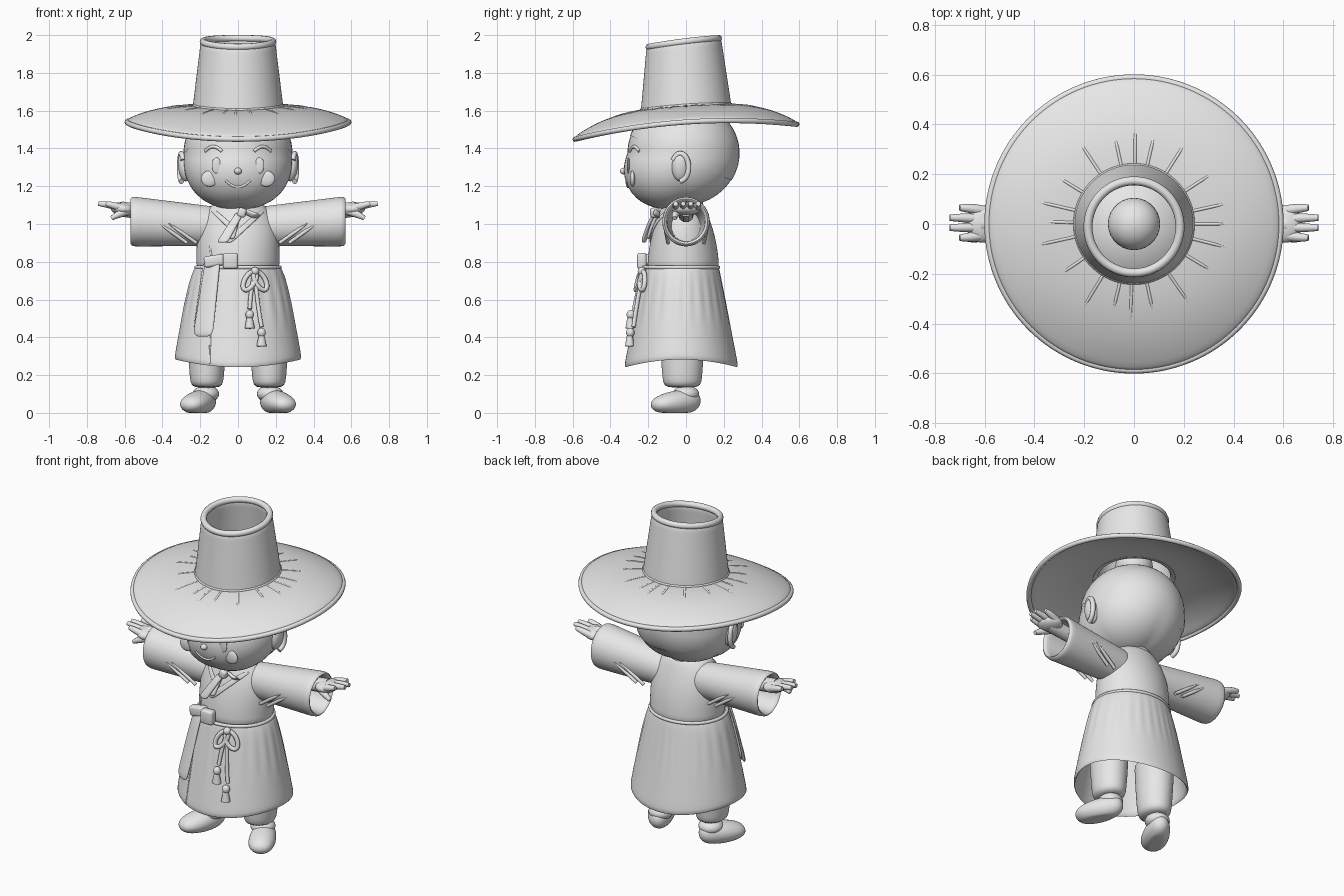
import bpy, bmesh, math
from mathutils import Matrix, Vector
from mathutils.bvhtree import BVHTree

if "Cube" in bpy.data.objects:
    bpy.data.objects.remove(bpy.data.objects["Cube"], do_unlink=True)

grey = (.8, .8, .8, 1)
clay = bpy.data.materials.new("clay_grey")
clay.use_nodes = True
clay.diffuse_color = grey
clay.node_tree.nodes["Principled BSDF"].inputs["Base Color"].default_value = grey
parts = []


def add(name, data):
    ob = bpy.data.objects.new(name, data)
    bpy.context.collection.objects.link(ob)
    data.materials.append(clay)
    parts.append(ob)
    return ob


def finish(name, bm, thick=0, subsurf=0):
    bmesh.ops.recalc_face_normals(bm, faces=bm.faces)
    mesh = bpy.data.meshes.new(name)
    bm.to_mesh(mesh)
    bm.free()
    ob = add(name, mesh)
    if thick:
        wall = ob.modifiers.new("wall", "SOLIDIFY")
        wall.thickness, wall.offset = thick, 0
    if subsurf:
        ob.modifiers.new("smooth", "SUBSURF").levels = subsurf
    return ob


def unchanged(v):
    return v


def loft(name, rule, frame=Matrix(), deform=unchanged, thick=0, steps=10, n=48):
    """Skin ellipses; rule(t) gives height and both radii. A thick loft is an open shell."""
    bm = bmesh.new()
    rings = []
    for step in range(steps + 1):
        height, ra, rb = rule(step / steps)
        angles = [math.tau * i / n for i in range(n)]
        rings.append([bm.verts.new(deform(frame @ Vector((ra * math.cos(a), rb * math.sin(a), height))))
                      for a in angles])
    for low, high in zip(rings, rings[1:]):
        for i in range(n):
            bm.faces.new((low[i - 1], low[i], high[i], high[i - 1]))
    if not thick:
        bm.faces.new(rings[0])
        bm.faces.new(rings[-1])
    return finish(name, bm, thick, subsurf=1)


def axes(a, b, c, origin):
    m = Matrix((a, b, c)).transposed().to_4x4()
    m.translation = origin
    return m


def placed(bm, loc, size, tilt):
    bm.transform(Matrix.Translation(loc) @ Matrix.Rotation(tilt, 4, "Y") @ Matrix.Diagonal((*size, 1)))


def ball(name, loc, size, tilt=0):
    bm = bmesh.new()
    bmesh.ops.create_uvsphere(bm, u_segments=28, v_segments=18, radius=1)
    placed(bm, loc, size, tilt)
    finish(name, bm)


def block(name, loc, size, tilt=0):
    bm = bmesh.new()
    bmesh.ops.create_cube(bm, size=1)
    placed(bm, loc, size, tilt)
    bevel = finish(name, bm).modifiers.new("round", "BEVEL")
    bevel.width, bevel.segments = .014, 3


def tube(name, points, radius, taper=1, closed=False):
    curve = bpy.data.curves.new(name, "CURVE")
    curve.dimensions, curve.bevel_depth, curve.bevel_resolution = "3D", radius, 3
    curve.use_fill_caps, curve.resolution_u = True, 6
    spline = curve.splines.new("NURBS")
    spline.points.add(len(points) - 1)
    for p, co in zip(spline.points, points):
        p.co = (*co, 1)
    spline.points[-1].radius = taper
    spline.order_u, spline.use_endpoint_u, spline.use_cyclic_u = 3, not closed, closed
    add(name, curve)


def ring(name, ra, rb, centre, radius, deform=unchanged):
    angles = [math.tau * i / 48 for i in range(48)]
    tube(name, [deform(Vector((ra * math.cos(a), rb * math.sin(a), 0)) + Vector(centre)) for a in angles],
         radius, closed=True)


# Head, with a fuller jaw toward the front
def head_mesh(grow):
    bm = bmesh.new()
    bmesh.ops.create_uvsphere(bm, u_segments=48, v_segments=32, radius=grow)
    for v in bm.verts:
        jaw = max(0, -v.co.z) * (.4 * max(0, -v.co.y) + .15 * abs(v.co.x))
        v.co *= 1 + jaw
    bm.transform(Matrix.Translation((0, -.015, 1.375)) @ Matrix.Diagonal((.285, .295, .275, 1)))
    return bm


head = finish("head", head_mesh(1))
cap = head_mesh(1.012)
bmesh.ops.bisect_plane(cap, geom=cap.verts[:] + cap.edges[:] + cap.faces[:], clear_inner=True,
                       plane_co=(0, -.05, 1.36), plane_no=(0, .4, .9))
finish("hair_cap", cap)
ball("topknot", (0, 0, 1.68), (.105, .105, .1))
loft("neck", lambda t: (1 + .16 * t, .1, .09))


# Hat: the brim droops at the front and back, the crown leans
def hat_shape(v):
    up = max(0, v.z - 1.64) * 3
    v.z += v.y * (.067 + .06 * up) - .15 * v.y ** 2
    v.y -= .012 * up
    return v


def brim_rule(t):
    r = .2 + .39 * t
    return 1.615 - .075 * t ** 2.5, r, r


def crown_rule(t):
    r = .23 - .045 * t
    return 1.6 + .365 * t, r, r


loft("hat_brim", brim_rule, deform=hat_shape, thick=.025, n=64)
loft("hat_crown", crown_rule, deform=hat_shape, thick=.025, n=64)
ring("brim_edge", .588, .588, (0, 0, 1.54), .014, hat_shape)
ring("crown_lip", .185, .185, (0, 0, 1.965), .018, hat_shape)
ring("crown_seam", .236, .236, (0, 0, 1.628), .008, hat_shape)
for i in range(20):
    a = math.tau * i / 20 + .1 * math.sin(5 * i)
    crease = []
    for step in range(4):
        height, r, _ = brim_rule(.1 + step * (.14 + .03 * math.sin(3 * i)))
        crease.append(hat_shape(Vector((r * math.cos(a), r * math.sin(a), height + .009))))
    tube("brim_crease", crease, .007, taper=.1)


# Robe top and gathered skirt
def pleat(v):
    drop = max(0, .77 - v.z) * 2
    a = math.atan2(v.y, v.x)
    v.x *= 1 + .05 * math.sin(26 * a + math.sin(3 * a)) * drop * max(0, 1 - 1.5 * drop)
    v.y *= 1 + .05 * math.sin(26 * a + math.sin(3 * a)) * drop * max(0, 1 - 1.5 * drop)
    v.z += .35 * drop * v.x ** 2
    return v


waist = Vector((0, -.025, .77))
robe = loft("robe_top", lambda t: (.75 + .38 * t, .22 * (1 - .55 * t ** 5), .19 * (1 - .5 * t * t)),
            Matrix.Translation((0, -.015, 0)))
skirt = loft("skirt", lambda t: (.78 - .54 * t, .215 + .115 * t ** .7, .19 + .105 * t),
             Matrix.Translation((0, waist.y, 0)), pleat, thick=.016, n=128)
ring("waist_seam", .222, .197, waist, .01)

# Surface lookup used to lay details on the front
bpy.context.view_layer.update()
depsgraph = bpy.context.evaluated_depsgraph_get()
trees = [BVHTree.FromObject(ob, depsgraph) for ob in (head, robe, skirt)]


def on(x, z, lift=0):
    hits = [tree.ray_cast(Vector((x, -2, z)), Vector((0, 1, 0)))[0] for tree in trees]
    return Vector((x, min([hit.y for hit in hits if hit] or [-.15]) - lift, z))


def ribbon(name, start, end, width, lift, thick=.018, steps=5):
    """Cloth strip that widens and lifts off toward its end."""
    bm = bmesh.new()
    rows = []
    for step in range(steps + 1):
        t = step / steps
        x, z = Vector(start).lerp(Vector(end), t)
        rows.append([bm.verts.new(on(x + side * width * (.8 + .3 * t), z, lift * (.5 + .5 * t)))
                     for side in (-1, 0, 1)])
    for a, b in zip(rows, rows[1:]):
        for i in range(2):
            bm.faces.new((a[i], a[i + 1], b[i + 1], b[i]))
    finish(name, bm, thick, subsurf=2)


def line(name, points, radius, lift=0):
    tube(name, [on(x, z, lift) for x, z in points], radius)


def arc(name, x, z, width, rise, radius):
    line(name, [(x + width * k / 3, z + rise * (1 - k * k / 9)) for k in range(-3, 4)], radius)


def shoe_rule(t):
    u = (1 - math.cos(math.pi * t)) / 2
    end = max(.1, math.sin(math.pi * t) ** .7)
    return .28 * u - .025, end * (.065 + .02 * u), end * (.075 - .02 * u)


def flat_sole(v):
    v.z = max(v.z, 0)
    return v


# Face
ball("nose", on(0, 1.28), (.02, .022, .018))
arc("smile", 0, 1.23, .065, -.035, .007)

for s, side in ((1, "left_"), (-1, "right_")):
    ball(side + "eye", on(s * .114, 1.31), (.025, .008, .042))
    ball(side + "cheek", on(s * .15, 1.24), (.046, .014, .042))
    arc(side + "eyebrow", s * .13, 1.385, .045, .025, .009)
    ball(side + "ear", (s * .285, -.03, 1.3), (.032, .045, .075), s * .15)
    turn = [math.pi * k / 6 for k in range(-3, 6)]
    tube(side + "ear_rim", [(s * (.3 + .01 * math.cos(a)), -.03 + .045 * math.cos(a), 1.3 + .075 * math.sin(a))
                            for a in turn], .014)

    # Wide open sleeve with soft folds
    loft(side + "sleeve", lambda t: (.1 + .47 * t, .085 + .03 * t, .09 + .03 * t),
         axes((0, 1, 0), (0, 0, 1), (s, 0, .06), (0, 0, .98)), thick=.026)
    for face in (-1, 1):
        for x in (.22, .27):
            fold = [(s * (x + .05 * k), face * (.095 + .007 * k), .9 + .035 * k) for k in range(4)]
            tube(side + "sleeve_fold", fold, .01, taper=.2)

    # Arm and hand
    tube(side + "arm", [(s * .3, 0, 1.05), (s * .5, 0, 1.06), (s * .62, 0, 1.08)], .042)
    ball(side + "palm", (s * .61, 0, 1.08), (.065, .075, .035), s * -.1)
    for k in range(4):
        y = .065 - .04 * k
        tip = .74 if k in (1, 2) else .7
        tube(side + "finger", [(s * .6, y * .8, 1.08), (s * .66, y, 1.1), (s * tip, y, 1.108)], .021, taper=.6)
    tube(side + "thumb", [(s * .58, -.03, 1.07), (s * .62, -.06, 1.06), (s * .67, -.06, 1.03)], .023, taper=.5)

    # Puffed trouser leg and turned-out shoe
    loft(side + "trouser", lambda t: (.13 + .35 * t, .075 + .03 * t ** .4, .09 + .03 * t ** .4),
         Matrix.Translation((s * .165, -.02, 0)))
    toe = Vector((s, -2, 0)).normalized()
    loft(side + "shoe", shoe_rule, axes((-toe.y, toe.x, 0), (0, 0, 1), (toe.x, toe.y, -.08), (s * .155, .05, .063)),
         flat_sole)
    ball(side + "ankle", (s * .17, 0, .1), (.07, .07, .045))

# Crossed collar and front opening
ribbon("collar_over", (.13, 1.07), (-.06, .9), .024, .006, .012)
ribbon("collar_under", (-.13, 1.07), (-.02, .97), .022, .003, .012)
line("vest_edge", [(-.165, 1.06), (-.155, .95), (-.14, .82)], .006)
line("skirt_opening", [(-.13, .72), (-.145, .5), (-.15, .26)], .005)

# Chest ribbon
block("chest_knot", on(.02, 1.06, .025), (.045, .05, .05), .3)
ribbon("chest_loop", (.03, 1.07), (.1, 1.04), .02, .03, .035)
ribbon("chest_tail", (.01, 1.06), (-.085, .9), .028, .05)
ribbon("chest_tail_short", (0, 1.05), (-.04, .92), .02, .02)

# Sash with clasp and hanging cloth
block("clasp", on(-.04, .805, .035), (.08, .05, .085))
block("sash_fold", on(-.125, .805, .03), (.11, .05, .06), -.15)
ribbon("sash_cloth", (-.13, .83), (-.187, .4), .05, .04, .024)
ribbon("sash_cloth_back", (-.16, .8), (-.205, .43), .03, .014)

# Tasselled cord bow
knot = Vector((.09, .75))
ball("cord_knot", on(*knot, .02), (.022, .022, .022))
for s, side in ((1, "left_"), (-1, "right_")):
    along, across = Vector((s * .055, -.1)), Vector((s * .025, .012))
    loop = [knot + along * (1 - math.cos(a)) / 2 + across * math.sin(a)
            for a in (math.tau * k / 10 for k in range(11))]
    line(side + "cord_loop", loop, .013, .018)
for end in (Vector((.062, .55)), Vector((.125, .455))):
    bend = knot.lerp(end, .5) + Vector((-.01, 0))
    line("cord", [knot, bend, end], .011, .014)
    ball("tassel_head", on(end.x, end.y - .03, .025), (.022, .022, .025))
    loft("tassel_fringe", lambda t: (-.06 * t, .016 + .012 * t, .016 + .01 * t),
         Matrix.Translation(on(end.x, end.y - .045, .025)), n=16)

# Turn curves into meshes and smooth everything
bpy.ops.object.select_all(action="DESELECT")
for ob in parts:
    ob.select_set(True)
bpy.context.view_layer.objects.active = parts[0]
bpy.ops.object.convert(target="MESH")
bpy.ops.object.shade_smooth_by_angle(angle=math.radians(45))
